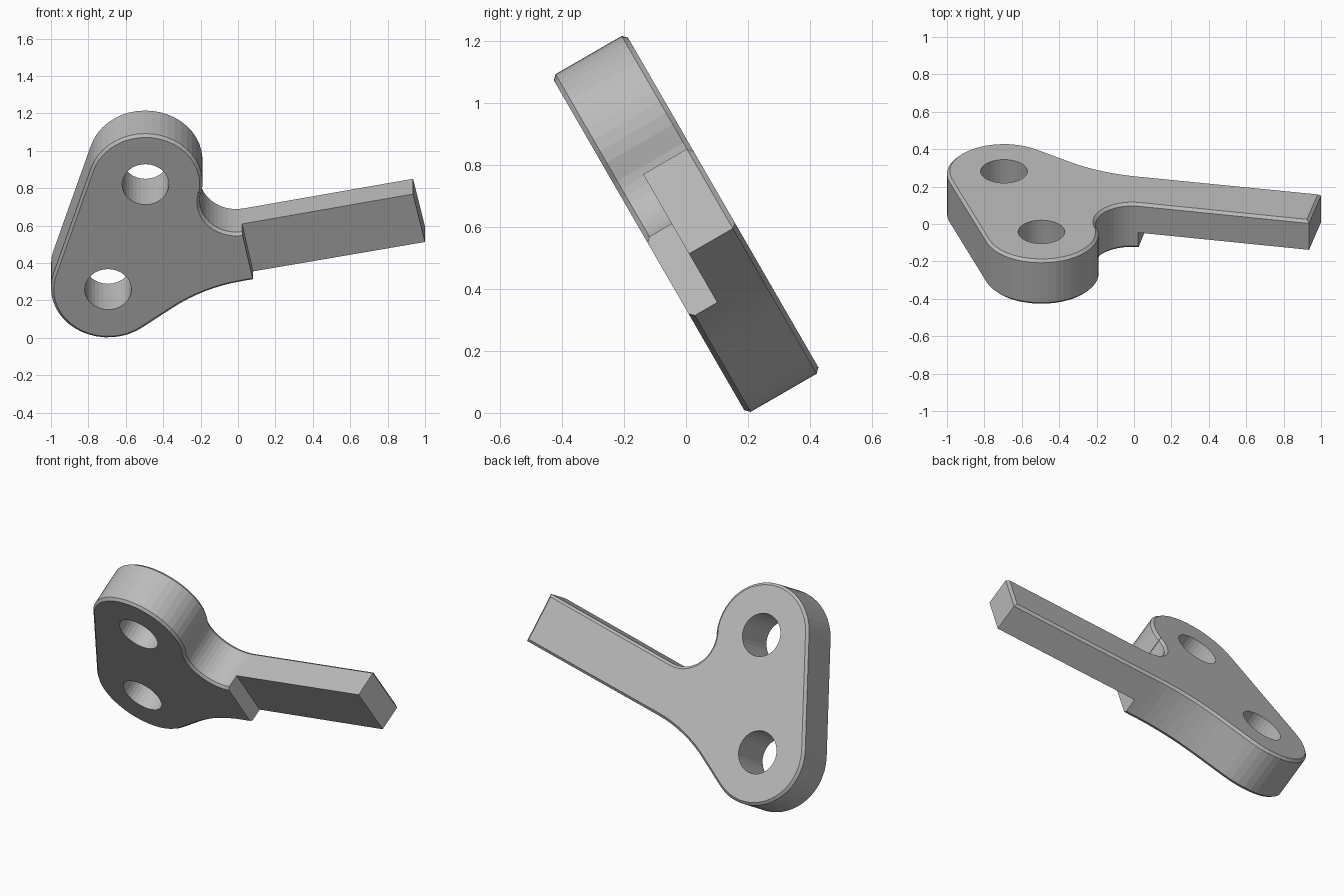
import bpy, bmesh
from math import radians, sin, cos, atan2, degrees, hypot
from mathutils import Matrix, Vector

cube = bpy.data.objects.get("Cube")
if cube:
    bpy.data.objects.remove(cube, do_unlink=True)

HALF = 0.138        # half the plate thickness
CHAMFER = 0.015
R = 0.305           # radius of the two rounded lobes
LOW, HIGH = Vector((-0.695, -0.325)), Vector((-0.495, 0.323))
HOLE = 0.125
STEP_DEPTH = 0.04   # front level of the thin handle


def arc(c, r, start, end, n):
    """Points on an arc, angles in degrees."""
    angles = [radians(start + (end - start) * i / n) for i in range(n + 1)]
    return [Vector((c[0] + r * cos(a), c[1] + r * sin(a))) for a in angles]


def prism(name, points, z0, z1, chamfer=0):
    """Extrude a flat outline, optionally chamfering both rims."""
    bm = bmesh.new()
    face = bm.faces.new([bm.verts.new((p[0], p[1], z0)) for p in points])
    out = bmesh.ops.extrude_face_region(bm, geom=[face])
    top = [v for v in out["geom"] if isinstance(v, bmesh.types.BMVert)]
    bmesh.ops.translate(bm, verts=top, vec=(0, 0, z1 - z0))
    bmesh.ops.recalc_face_normals(bm, faces=bm.faces[:])
    if chamfer:
        rims = [e for e in bm.edges if abs(e.verts[0].co.z - e.verts[1].co.z) < 1e-5]
        bmesh.ops.bevel(bm, geom=rims, offset=chamfer, segments=1, affect='EDGES')
    mesh = bpy.data.meshes.new(name)
    bm.to_mesh(mesh)
    bm.free()
    obj = bpy.data.objects.new(name, mesh)
    bpy.context.collection.objects.link(obj)
    return obj


def cut(obj, cutter):
    """Subtract the cutter for good."""
    cutter.hide_render = True
    mod = obj.modifiers.new("cut", 'BOOLEAN')
    mod.operation, mod.solver, mod.object = 'DIFFERENCE', 'EXACT', cutter
    bpy.context.view_layer.objects.active = obj
    bpy.ops.object.modifier_apply(modifier=mod.name)
    bpy.data.objects.remove(cutter, do_unlink=True)


# Outline: lower lobe, shallow underside curve, handle end, tight upper curve, upper lobe
span = HIGH - LOW
side = degrees(atan2(span.y, span.x)) + 90
slope_a, slope_b = 37, 11.3
normals = [Vector((sin(radians(a)), -cos(radians(a)))) for a in (slope_a, slope_b)]
bend, bend_r = Vector((-0.185, -0.3235)), 0.9
bend_c = bend + bend_r * (normals[0] + normals[1]) / (1 + normals[0].dot(normals[1]))
notch, notch_r = Vector((-0.01, 0.215)), 0.195
to_high = HIGH - notch
notch_end = degrees(atan2(to_high.y, to_high.x))
outline = arc(LOW, R, side, 270 + slope_a, 18)
outline += arc(bend_c, bend_r, 90 + slope_a, 90 + slope_b, 8)
outline += [Vector((1.0, -0.089)), Vector((0.936, 0.207))]
outline += arc(notch, notch_r, 270 + slope_b, notch_end, 14)
outline += arc(HIGH, R, notch_end - 180, side, 22)

bracket = prism("lever_bracket", outline, -HALF, HALF, CHAMFER)

# Bolt holes
for c in (LOW, HIGH):
    cut(bracket, prism("hole_cutter", arc(c, HOLE, 0, 348.75, 31), -1, 1))

# Handle is thinner than the plate: remove its front layer
top, bottom = Vector((0.022, 0.023)), Vector((0.08, -0.268))
d = bottom - top
right = Vector((1.5, 0.3))
corners = [top - d, bottom + d, bottom + d + right, top - d + right]
cut(bracket, prism("step_cutter", corners, STEP_DEPTH, 1))

# Lean the plate back
bracket.data.transform(Matrix.Translation((0, 0, 0.61)) @ Matrix.Rotation(radians(120), 4, 'X'))

# Grey metal
grey = bpy.data.materials.new("grey_metal")
grey.use_nodes = True
colour = (0.5, 0.5, 0.5, 1)
grey.diffuse_color = colour
grey.node_tree.nodes["Principled BSDF"].inputs["Base Color"].default_value = colour
bracket.data.materials.clear()
bracket.data.materials.append(grey)
for p in bracket.data.polygons:
    p.material_index = 0
